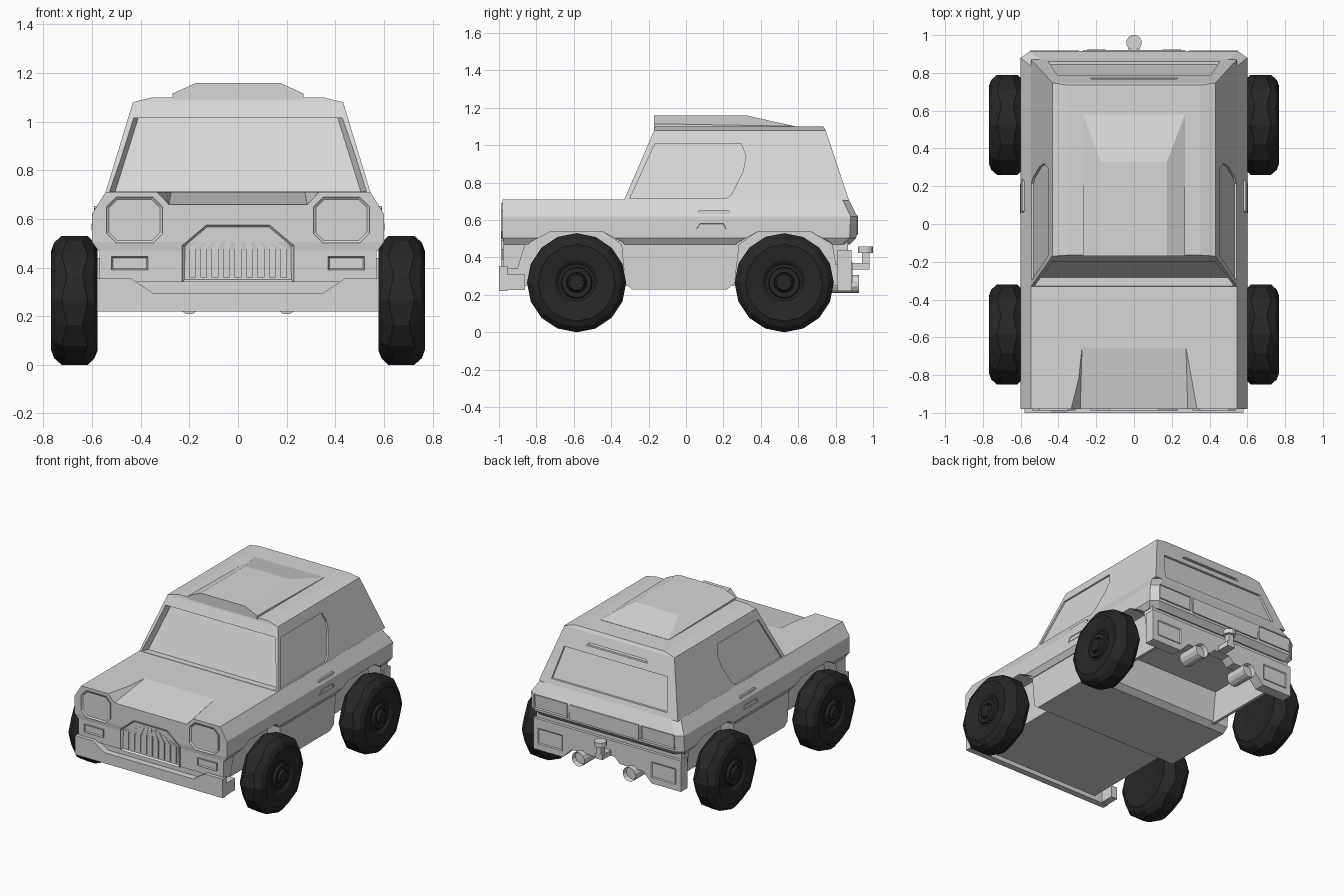
import bpy, bmesh, math
from mathutils import Vector

if "Cube" in bpy.data.objects:
    bpy.data.objects.remove(bpy.data.objects["Cube"])


def material(name, v):
    m = bpy.data.materials.new(name)
    m.diffuse_color = (v, v, v, 1)
    m.use_nodes = True
    m.node_tree.nodes["Principled BSDF"].inputs["Base Color"].default_value = m.diffuse_color
    return m


PAINT = material("light_grey_paint", 0.68)
RUBBER = material("black_rubber", 0.02)


def finish(name, bm, mat=PAINT, mirror=False):
    bmesh.ops.recalc_face_normals(bm, faces=bm.faces)
    me = bpy.data.meshes.new(name)
    bm.to_mesh(me)
    bm.free()
    me.materials.append(mat)
    ob = bpy.data.objects.new(name, me)
    bpy.context.collection.objects.link(ob)
    if mirror:
        mod = ob.modifiers.new("mirror", 'MIRROR')
        mod.use_mirror_merge = False
    return ob


def loft(name, rings, mat=PAINT, mirror=False, closed=False):
    """Skin a list of equal-length rings; cap the ends or close the loop."""
    bm = bmesh.new()
    vs = [[bm.verts.new(p) for p in r] for r in rings]
    n = len(rings[0])
    pairs = list(zip(vs, vs[1:])) + ([(vs[-1], vs[0])] if closed else [])
    for a, b in pairs:
        for i in range(n):
            bm.faces.new((a[i], a[(i + 1) % n], b[(i + 1) % n], b[i]))
    if not closed:
        bm.faces.new(vs[0])
        bm.faces.new(vs[-1])
    return finish(name, bm, mat, mirror)


def prism(name, pts, vec, mirror=False, rim=0, sink=0):
    """Extrude a 3D polygon; optionally inset and sink its far face."""
    bm = bmesh.new()
    vec = Vector(vec)
    a = [bm.verts.new(p) for p in pts]
    b = [bm.verts.new(Vector(p) + vec) for p in pts]
    n = len(pts)
    bm.faces.new(a)
    top = bm.faces.new(b)
    for i in range(n):
        bm.faces.new((a[i], a[(i + 1) % n], b[(i + 1) % n], b[i]))
    if rim:
        bmesh.ops.recalc_face_normals(bm, faces=bm.faces)
        bmesh.ops.inset_individual(bm, faces=[top], thickness=rim, depth=-sink)
    return finish(name, bm, PAINT, mirror)


def box(name, x, y, z, mirror=False):
    pts = [(x[0], y[0], z[0]), (x[1], y[0], z[0]), (x[1], y[0], z[1]), (x[0], y[0], z[1])]
    return prism(name, pts, (0, y[1] - y[0], 0), mirror)


def sym(half):
    """Complete a right-half outline of (x, z) points."""
    return half + [(-x, z) for x, z in reversed(half) if x > 1e-4]


def at_y(pts, y):
    return [(x, y, z) for x, z in pts]


def at_x(pts, x):
    return [(x, y, z) for y, z in pts]


def cut(target, cutter):
    cutter.hide_render = True
    cutter.display_type = 'WIRE'
    mod = target.modifiers.new(cutter.name, 'BOOLEAN')
    mod.operation = 'DIFFERENCE'
    mod.solver = 'EXACT'
    mod.object = cutter


def rect(x0, x1, z0, z1, c=0.0):
    if not c:
        return [(x0, z0), (x1, z0), (x1, z1), (x0, z1)]
    return [(x0 + c, z0), (x1 - c, z0), (x1, z0 + c), (x1, z1 - c),
            (x1 - c, z1), (x0 + c, z1), (x0, z1 - c), (x0, z0 + c)]


# Upper tub with hood and waistline
def tub_ring(z, w, yf, yr):
    return [(-w, yf, z), (w, yf, z), (w, yr - .035, z), (w - .05, yr, z),
            (-w + .05, yr, z), (-w, yr - .035, z)]


tub = loft("upper_body", [tub_ring(.47, .575, -.975, .875), tub_ring(.505, .6, -.98, .91),
                          tub_ring(.62, .6, -.98, .915), tub_ring(.71, .545, -.98, .87)])
for label, yc in (("front", -.585), ("rear", .525)):
    arch = [(-.29, .40), (-.25, .48), (-.145, .535), (.145, .535), (.25, .48), (.29, .40)]
    cut(tub, prism(label + "_arch_cutter", at_x([(y + yc, z) for y, z in arch], .47), (.25, 0, 0), True))
# Sunken hood centre that widens and drops towards the nose
cut(tub, loft("hood_cutter", [at_y(sym([(.275, .7105), (.30, .76)]), -.65),
                              at_y(sym([(.285, .655), (.385, .76)]), -1.0)]))

# Lower body: nose, sills, floor and tail in one side profile
low = [(-.975, .53), (-.975, .34), (-.90, .34), (-.86, .47), (-.73, .535), (-.44, .535), (-.345, .47),
       (-.325, .26), (-.29, .23), (.22, .23), (.26, .26), (.285, .47), (.38, .535), (.67, .535),
       (.78, .47), (.80, .36), (.865, .36), (.865, .56), (-.9, .56)]
prism("lower_body", at_x(low, -.57), (1.14, 0, 0))
# Inner wheel wells: closed engine tray in front, side walls at the back
box("engine_tray", (-.47, .47), (-.955, -.30), (.25, .5))
box("rear_inner_wall", (.45, .47), (.24, .84), (.25, .5), True)


# Cabin with sunken windows
def cab_ring(z, w, yf, yr):
    return [(-w, yf, z), (w, yf, z), (w, yr, z), (-w, yr, z)]


cabin = loft("cabin", [cab_ring(.705, .546, -.332, .872), cab_ring(1.08, .432, -.17, .747),
                       cab_ring(1.10, .35, -.165, .735)])


def front_y(z):
    return -.33 + .16 * (z - .71) / .37


def rear_y(z):
    return .87 - .125 * (z - .71) / .37


def side_x(z):
    return .545 - .113 * (z - .71) / .37


cut(cabin, loft("windshield_cutter", [
    [(x, front_y(z) + d, z) for x, z in sym([(.505 + k, .712), (.41 + k * .8, 1.015)])]
    for d, k in ((-.05, .05), (.045, 0))]))
back = sym([(.455, .74), (.405, .955)])
cut(cabin, prism("rear_window_cutter", [(x, rear_y(z) + .2, z) for x, z in back], (0, -.215, 0)))
slot = sym([(.24, 1.0), (.22, 1.02)])
cut(cabin, prism("rear_slot_cutter", [(x, rear_y(z) + .1, z) for x, z in slot], (0, -.115, 0)))
glass = [(-.30, .715), (-.165, 1.01), (.295, 1.01), (.32, .94), (.305, .86), (.245, .74), (.215, .715)]
cut(cabin, prism("side_window_cutter", [(side_x(z) + .1, y, z) for y, z in glass], (-.112, 0, 0), True))

# Roof scoop, open to the front
scoop = loft("roof_scoop", [
    [(-.27, -.17, 1.09), (.27, -.17, 1.09), (.27, .58, 1.09), (-.27, .58, 1.09)],
    [(-.27, -.17, 1.115), (.27, -.17, 1.115), (.27, .58, 1.102), (-.27, .58, 1.102)],
    [(-.175, -.17, 1.158), (.175, -.17, 1.158), (.175, .33, 1.158), (-.175, .33, 1.158)]])

# Front: headlights, signals, grille and bumper
prism("headlight", at_y(rect(.31, .54, .5, .69, .04), -.96), (0, -.028, 0), True, .014, .01)
prism("signal_light", at_y(rect(.37, .52, .39, .445), -.96), (0, -.025, 0), True, .008, .008)
prism("grille_frame", at_y(sym([(.23, .34), (.23, .49), (.13, .575)]), -.96), (0, -.028, 0), False, .022, .02)
for i in range(9):
    x = (i - 4) * .047
    t = x * .55
    top = .552 - max(0, abs(x) - .1) * .3
    prism("grille_slat_%d" % i, at_y([(x - .014, .36), (x + .014, .36), (x + .014, .48), (t + .008, top),
                                      (t - .008, top), (x - .014, .48)], -.966), (0, -.016, 0))
bumper = sym([(.58, .22), (.58, .355), (.44, .355), (.35, .295)])
prism("front_bumper", at_y(bumper, -.955), (0, -.045, 0))
box("bumper_end", (.53, .58), (-.96, -.86), (.225, .31), True)

# Rear: tail lights, tailgate panel, bumper, lower lights
prism("tail_light", at_y(rect(.29, .55, .525, .625), .90), (0, .018, 0), True, .014, .01)
box("tailgate_panel", (-.27, .27), (.88, .92), (.52, .625))
prism("rear_bumper", at_y([(.58, .22), (.58, .44), (-.58, .44), (-.58, .22), (-.35, .22), (-.28, .29),
                           (-.1, .29), (-.06, .33), (.06, .33), (.1, .29), (.28, .29), (.35, .22)], .81),
      (0, .075, 0))
prism("rear_reflector", at_y(rect(.35, .54, .265, .375), .87), (0, .02, 0), True, .014, .008)

# Door handle and vent on the flanks
prism("door_handle", at_x(rect(.06, .235, .632, .652, .008), .565), (.028, 0, 0), True)
prism("door_vent", at_x([(.055, .552), (.215, .552), (.20, .582), (.075, .582)], .58), (.023, 0, 0), True, .006, .006)


def circle(r, n, f):
    return [f(r * math.cos(2 * math.pi * (i + .5) / n), r * math.sin(2 * math.pi * (i + .5) / n)) for i in range(n)]


# Exhaust pipes with shallow hollow ends
prism("exhaust_pipe", circle(.05, 12, lambda a, b: (.2 + a, .76, .258 + b)), (0, .165, 0), True, .008, .03)

# Tow hitch
box("hitch_bar", (-.03, .03), (.85, .98), (.335, .37))
box("hitch_post", (-.02, .02), (.94, .98), (.36, .435))
prism("hitch_ball", circle(.0414, 12, lambda a, b: (a, .96 + b, .425)), (0, 0, .033))

# Wheels: faceted tyres with alternating shoulders and a stepped hub
SEG = 16
for label, yc in (("front", -.585), ("rear", .525)):
    rings = []
    for i in range(SEG):
        a = 2 * math.pi * i / SEG
        s = .022 * (i % 2)
        prof = [(.002, .59), (.12, .59), (.205, .577), (.238, .59 + s * .4), (.265, .618 + s), (.265, .725 - s),
                (.238, .756 - s * .4), (.205, .768), (.12, .755), (.10, .74), (.085, .74), (.08, .758),
                (.055, .758), (.05, .745), (.04, .768), (.002, .768)]
        rings.append([(x, yc + r * math.sin(a), .265 - r * math.cos(a)) for r, x in prof])
    loft(label + "_wheels", rings, RUBBER, True, True)
